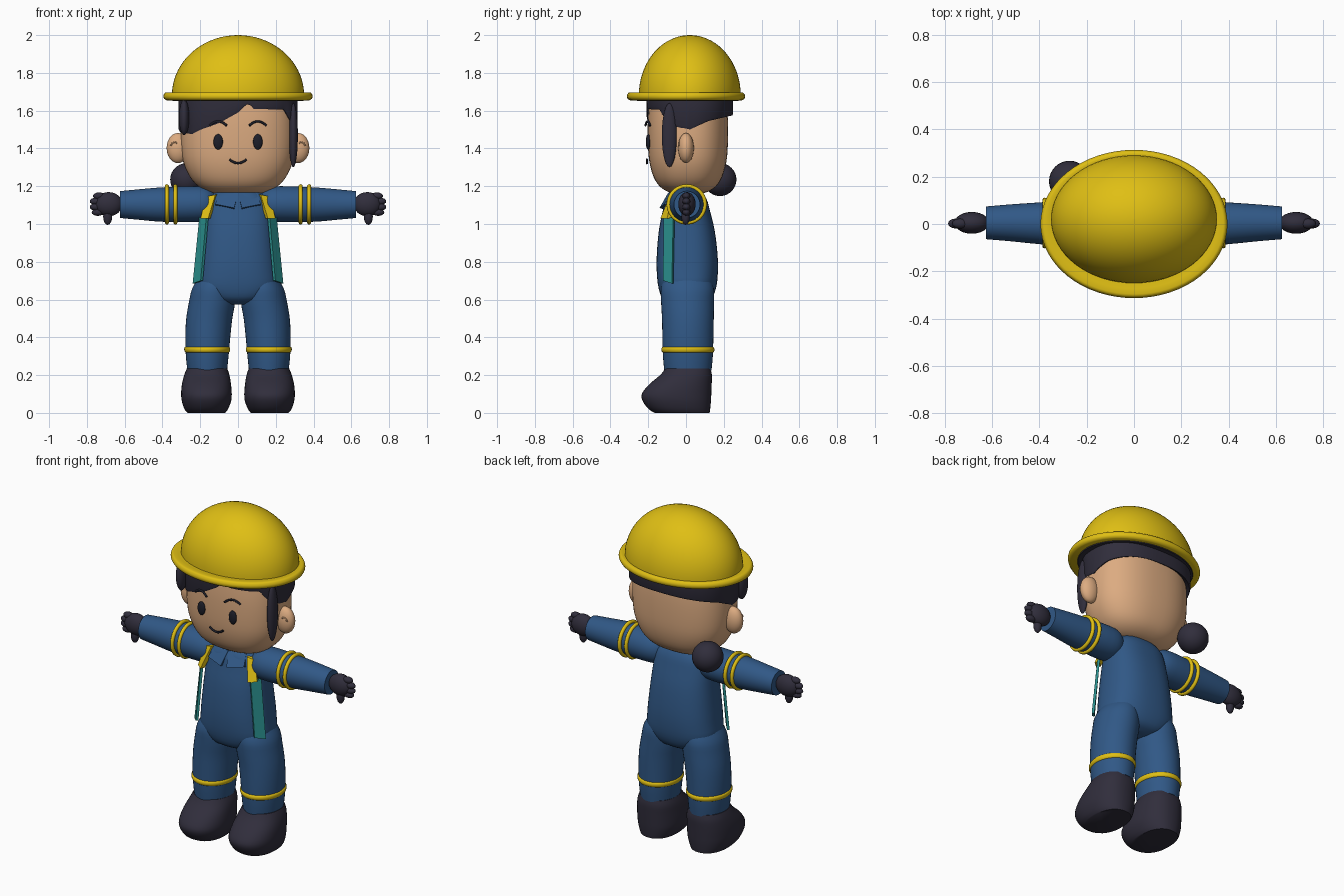
import bpy, bmesh, math
from mathutils import Vector

if "Cube" in bpy.data.objects:
    bpy.data.objects.remove(bpy.data.objects["Cube"])


def material(name, rgb):
    m = bpy.data.materials.new(name)
    m.diffuse_color = (*rgb, 1)
    m.use_nodes = True
    m.node_tree.nodes["Principled BSDF"].inputs["Base Color"].default_value = m.diffuse_color
    return m


YELLOW = material("safety_yellow", (0.74, 0.52, 0.007))
SKIN = material("skin", (0.72, 0.41, 0.22))
BLUE = material("overall_blue", (0.03, 0.098, 0.24))
DARK = material("dark_charcoal", (0.03, 0.027, 0.045))
TEAL = material("teal", (0.025, 0.29, 0.28))
BLACK = material("face_ink", (0.012, 0.013, 0.022))


def finish(ob, mat, angle=50):
    ob.data.materials.clear()
    ob.data.materials.append(mat)
    bpy.ops.object.select_all(action='DESELECT')
    ob.select_set(True)
    bpy.context.view_layer.objects.active = ob
    bpy.ops.object.shade_smooth_by_angle(angle=math.radians(angle))
    return ob


def from_bmesh(name, bm, mat, angle=50):
    bmesh.ops.recalc_face_normals(bm, faces=bm.faces)
    me = bpy.data.meshes.new(name)
    bm.to_mesh(me)
    bm.free()
    ob = bpy.data.objects.new(name, me)
    bpy.context.collection.objects.link(ob)
    return finish(ob, mat, angle)


def super_point(t, rx, ry, e):
    c, s = math.cos(t), math.sin(t)
    return (math.copysign(abs(c) ** (2 / e), c) * rx,
            math.copysign(abs(s) ** (2 / e), s) * ry)


def catmull(keys, steps):
    if steps == 1:
        return keys
    out = []
    for i in range(len(keys) - 1):
        a, b, c, d = (keys[max(0, min(len(keys) - 1, i + k))] for k in (-1, 0, 1, 2))
        for j in range(steps):
            t = j / steps
            out.append([0.5 * (2 * q + (r - p) * t + (2 * p - 5 * q + 4 * r - s) * t * t
                               + (3 * q - p - 3 * r + s) * t ** 3)
                        for p, q, r, s in zip(a, b, c, d)])
    return out + [keys[-1]]


def loft(name, keys, mat, e=2.0, n=40, steps=3, side=0):
    """Rings (height, c1, c2, r1, r2); side = +-1 lays the axis along x."""
    bm = bmesh.new()
    rings = []
    for h, c1, c2, r1, r2 in catmull(keys, steps):
        ring = []
        for i in range(n):
            a, b = super_point(2 * math.pi * i / n, r1, r2, e)
            p = (side * h, c1 + a, c2 + b) if side else (c1 + a, c2 + b, h)
            ring.append(bm.verts.new(p))
        rings.append(ring)
    for lo, hi in zip(rings, rings[1:]):
        for i in range(n):
            j = (i + 1) % n
            bm.faces.new((lo[i], lo[j], hi[j], hi[i]))
    bm.faces.new(rings[0])
    bm.faces.new(rings[-1])
    return from_bmesh(name, bm, mat)


def ball(name, loc, radii, mat, seg=24, tilt=0):
    bpy.ops.mesh.primitive_uv_sphere_add(segments=seg, ring_count=seg // 2, radius=1,
                                         location=loc, rotation=(0, tilt, 0))
    ob = bpy.context.object
    ob.name = name
    ob.scale = radii
    return finish(ob, mat, 80)


def plate(name, pts, thick, mat):
    bm = bmesh.new()
    f = bm.faces.new([bm.verts.new(p) for p in pts])
    ext = bmesh.ops.extrude_face_region(bm, geom=[f], use_keep_orig=True)
    for v in ext["geom"]:
        if isinstance(v, bmesh.types.BMVert):
            v.co += Vector(thick)
    return from_bmesh(name, bm, mat, 30)


def tube(name, pts, radius, mat):
    cu = bpy.data.curves.new(name, 'CURVE')
    cu.dimensions = '3D'
    cu.bevel_depth = radius
    cu.use_fill_caps = True
    sp = cu.splines.new('POLY')
    sp.points.add(len(pts) - 1)
    for p, q in zip(sp.points, pts):
        p.co = (*q, 1)
    ob = bpy.data.objects.new(name, cu)
    bpy.context.collection.objects.link(ob)
    bpy.ops.object.select_all(action='DESELECT')
    ob.select_set(True)
    bpy.context.view_layer.objects.active = ob
    bpy.ops.object.convert(target='MESH')
    return finish(bpy.context.object, mat, 60)


def lerp(keys, x):
    for (a, za), (b, zb) in zip(keys, keys[1:]):
        if x <= b:
            return za + (zb - za) * max(0, x - a) / (b - a)
    return keys[-1][1]


# Helmet: dome, rounded brim and dark lining
dome = [(1.68 + 0.32 * math.sin(a), 0, 0.02, 0.35 * math.cos(a), 0.27 * math.cos(a))
        for a in [math.pi / 2 * i / 18 * 0.995 for i in range(19)]]
loft("helmet_dome", dome, YELLOW, n=64, steps=1)
loft("helmet_brim", [(1.655, 0, 0, 0.378, 0.296), (1.662, 0, 0, 0.39, 0.308),
                     (1.676, 0, 0, 0.395, 0.313), (1.69, 0, 0, 0.39, 0.308),
                     (1.697, 0, 0, 0.378, 0.296), (1.692, 0, 0.01, 0.34, 0.262)],
     YELLOW, n=64, steps=2)
loft("helmet_lining", [(1.65, 0, 0.01, 0.345, 0.268), (1.66, 0, 0.01, 0.35, 0.272)],
     DARK, n=64, steps=1)

# Head and ears
loft("head", [(1.158, 0, 0.01, 0.09, 0.06), (1.17, 0, 0.01, 0.155, 0.105),
              (1.2, 0, 0.01, 0.21, 0.15), (1.25, 0, 0.01, 0.255, 0.182),
              (1.33, 0, 0.01, 0.29, 0.204), (1.43, 0, 0.01, 0.303, 0.212),
              (1.55, 0, 0.01, 0.302, 0.212), (1.66, 0, 0.01, 0.29, 0.203)],
     SKIN, e=2.4, n=56)
for s in (-1, 1):
    ball("ear", (s * 0.318, 0, 1.402), (0.06, 0.042, 0.08), SKIN)
    tube("ear_fold", [(s * (0.335 + 0.022 * math.cos(a)), -0.038, 1.405 + 0.028 * math.sin(a))
                      for a in [0.3 + 0.3 * i for i in range(8)]], 0.004, SKIN)

# Hair shell with a swept fringe
FRINGE = [(-0.32, 1.49), (-0.25, 1.475), (-0.2, 1.5), (-0.1, 1.535), (0, 1.59), (0.06, 1.645),
          (0.075, 1.61), (0.25, 1.605), (0.285, 1.54), (0.32, 1.5)]
bm = bmesh.new()
cols = []
N = 120
for i in range(N):
    x, y = super_point(2 * math.pi * i / N, 0.315, 0.23, 2.4)
    low = lerp(FRINGE, x) if y < 0 else lerp([(0, 1.5), (0.1, 1.545), (0.23, 1.575)], y)
    cols.append([bm.verts.new((x * k, 0.02 + y * k, z)) for k, z in
                 ((0.9, low + 0.012), (0.98, low), (1, low + 0.012), (1, 1.66), (0.9, 1.66))])
for i in range(N):
    a, b = cols[i], cols[(i + 1) % N]
    for k in range(5):
        m = (k + 1) % 5
        bm.faces.new((a[k], b[k], b[m], a[m]))
from_bmesh("hair", bm, DARK)
ball("long_side_lock", (0.293, -0.088, 1.47), (0.024, 0.04, 0.17), DARK)
ball("short_side_lock", (-0.285, -0.13, 1.565), (0.027, 0.045, 0.095), DARK)
ball("hair_bun", (-0.272, 0.18, 1.235), (0.087, 0.087, 0.087), DARK, 32)

# Face
for s in (-1, 1):
    ball("eye", (s * 0.105, -0.2, 1.435), (0.025, 0.013, 0.041), BLACK)
    tube("eyebrow", [(s * (0.105 + 0.045 * t), -0.203 + 0.012 * t, 1.543 - 0.022 * t * t)
                     for t in [-1 + 0.2 * i for i in range(11)]], 0.006, BLACK)
tube("mouth", [(0.045 * t, -0.207, 1.322 + 0.02 * t * t)
               for t in [-1 + 0.2 * i for i in range(11)]], 0.006, BLACK)

# Torso
loft("torso", [(0.575, 0, 0.005, 0.07, 0.07), (0.6, 0, 0.005, 0.15, 0.125),
               (0.66, 0, 0.007, 0.215, 0.152), (0.75, 0, 0.007, 0.212, 0.162),
               (0.85, 0, 0.006, 0.202, 0.16), (0.97, 0, 0.004, 0.19, 0.147),
               (1.07, 0, 0.002, 0.18, 0.125), (1.13, 0, 0, 0.165, 0.11),
               (1.17, 0, 0, 0.12, 0.085), (1.18, 0, 0, 0.08, 0.06)], BLUE, e=2.5, n=48)

for s in (-1, 1):
    # Collar flaps and shoulder straps
    plate("collar_flap", [(s * 0.0, -0.095, 1.165), (s * 0.02, -0.14, 1.085),
                          (s * 0.12, -0.115, 1.105), (s * 0.1, -0.06, 1.175)],
          (0, 0.02, -0.006), BLUE)
    plate("yellow_strap", [(s * 0.12, -0.085, 1.155), (s * 0.17, -0.075, 1.145),
                           (s * 0.198, -0.1, 1.03), (s * 0.158, -0.135, 1.03)],
          (-s * 0.012, 0.025, 0), YELLOW)
    plate("teal_strap", [(s * 0.168, -0.118, 1.035), (s * 0.205, -0.068, 1.035),
                         (s * 0.24, -0.075, 0.685), (s * 0.198, -0.122, 0.7)],
          (-s * 0.012, 0.008, 0), TEAL)

    # Sleeve with two bands
    loft("sleeve", [(0.12, 0, 1.1, 0.06, 0.06), (0.16, 0, 1.105, 0.09, 0.088),
                    (0.23, 0.002, 1.105, 0.1, 0.095), (0.4, 0.003, 1.103, 0.088, 0.091),
                    (0.52, 0.005, 1.103, 0.078, 0.081), (0.625, 0.005, 1.103, 0.069, 0.071)],
         BLUE, side=s)
    for x in (0.332, 0.377):
        bpy.ops.mesh.primitive_torus_add(major_radius=0.096, minor_radius=0.011,
                                         major_segments=40, minor_segments=10,
                                         location=(s * x, 0.004, 1.104),
                                         rotation=(0, math.pi / 2, 0))
        bpy.context.object.name = "sleeve_band"
        finish(bpy.context.object, YELLOW, 80)

    # Gloved hand: palm, four fingers and a lowered thumb
    ball("palm", (s * 0.685, 0.005, 1.105), (0.073, 0.046, 0.064), DARK)
    for x, z in ((0.735, 1.148), (0.752, 1.12), (0.752, 1.09), (0.742, 1.062)):
        ball("finger", (s * x, 0.002, z), (0.033, 0.021, 0.019), DARK, 16)
    ball("thumb", (s * 0.69, -0.002, 1.04), (0.024, 0.022, 0.045), DARK, 16)

    # Trouser leg with band
    loft("leg", [(0.225, s * 0.163, 0.01, 0.105, 0.125), (0.3, s * 0.163, 0.01, 0.113, 0.132),
                 (0.4, s * 0.16, 0.01, 0.119, 0.135), (0.5, s * 0.152, 0.01, 0.122, 0.137),
                 (0.59, s * 0.137, 0.008, 0.122, 0.14), (0.66, s * 0.13, 0.007, 0.112, 0.14),
                 (0.72, s * 0.12, 0.007, 0.085, 0.12)], BLUE)
    loft("leg_band", [(0.319, s * 0.163, 0.01, 0.112, 0.13), (0.323, s * 0.163, 0.01, 0.118, 0.137),
                      (0.335, s * 0.163, 0.01, 0.122, 0.141), (0.347, s * 0.163, 0.01, 0.12, 0.137),
                      (0.351, s * 0.163, 0.01, 0.112, 0.13)], YELLOW, steps=2)

    # Boot
    loft("boot", [(0.0, s * 0.168, -0.02, 0.1, 0.145), (0.02, s * 0.168, -0.035, 0.115, 0.163),
                  (0.06, s * 0.167, -0.048, 0.13, 0.18), (0.1, s * 0.167, -0.05, 0.134, 0.184),
                  (0.15, s * 0.167, -0.03, 0.13, 0.166), (0.2, s * 0.165, 0.0, 0.12, 0.137),
                  (0.235, s * 0.164, 0.01, 0.107, 0.12)], DARK, e=2.3)
